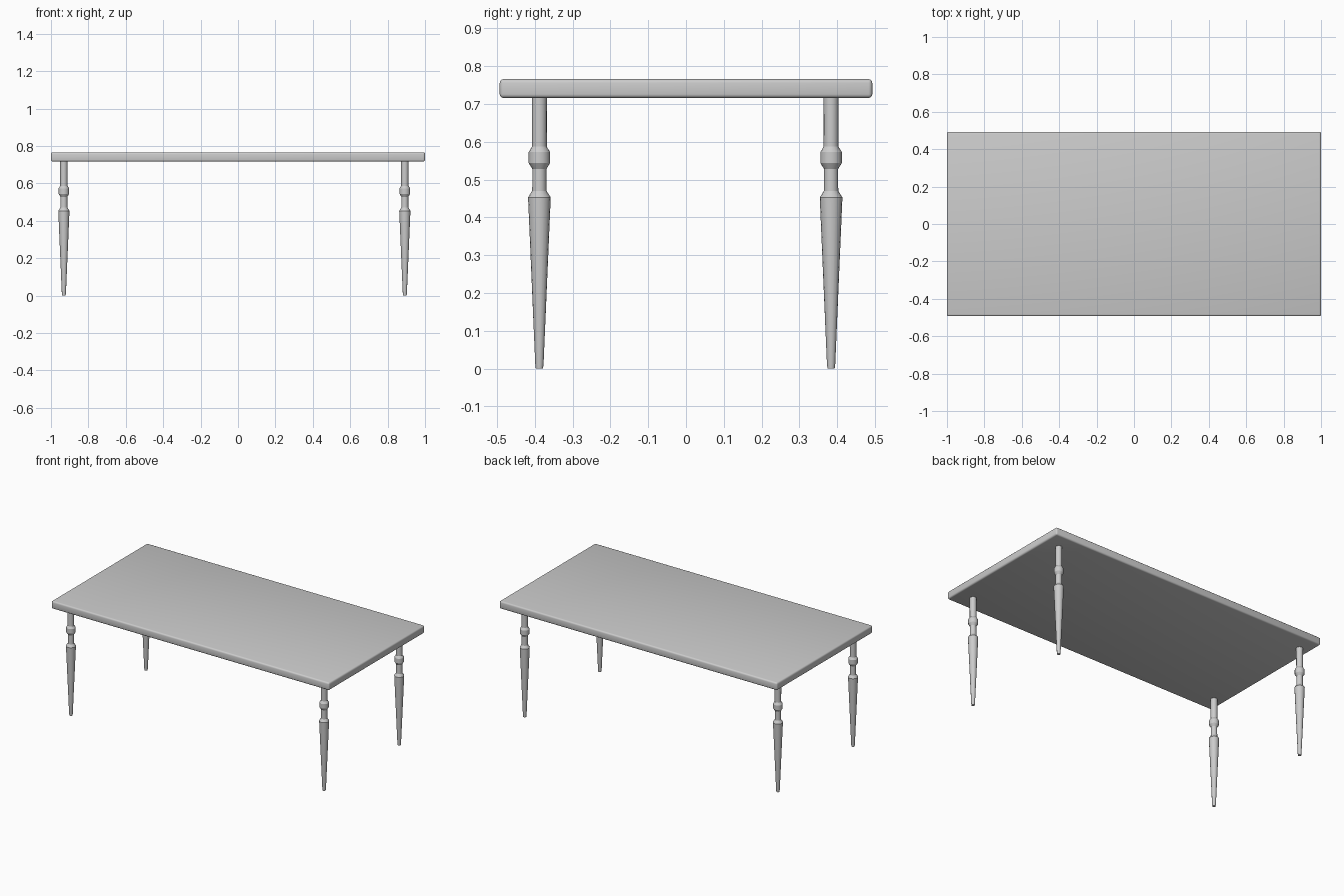
import bpy, bmesh
from math import radians
from mathutils import Matrix

if "Cube" in bpy.data.objects:
    bpy.data.objects.remove(bpy.data.objects["Cube"])

SIDES = 16
# Turned leg profile: (radius, height) from foot to tabletop
PROFILE = [(0.0095, 0.0), (0.011, 0.012), (0.030, 0.453), (0.019, 0.470),
           (0.0185, 0.528), (0.0285, 0.544), (0.0285, 0.573),
           (0.0195, 0.587), (0.0200, 0.720)]


def finish(name, bm, angle):
    mesh = bpy.data.meshes.new(name)
    bm.to_mesh(mesh)
    bm.free()
    obj = bpy.data.objects.new(name, mesh)
    bpy.context.collection.objects.link(obj)
    bpy.ops.object.select_all(action='DESELECT')
    obj.select_set(True)
    bpy.context.view_layer.objects.active = obj
    bpy.ops.object.shade_smooth_by_angle(angle=radians(angle))
    return obj


# Tabletop: thin slab with softly rounded edges
bm = bmesh.new()
bmesh.ops.create_cube(bm, size=1, matrix=Matrix.Diagonal((2.0, 0.986, 0.05, 1)))
bmesh.ops.bevel(bm, geom=bm.edges[:], offset=0.01, segments=3, profile=0.5, affect='EDGES')
top = finish("tabletop", bm, 35)
top.location.z = 0.741


# Legs: the profile spun around a vertical axis, capped at both ends
def make_leg(name, x, y):
    bm = bmesh.new()
    pts = [(0, 0.0)] + PROFILE + [(0, PROFILE[-1][1])]
    verts = [bm.verts.new((r, 0, z)) for r, z in pts]
    edges = [bm.edges.new(pair) for pair in zip(verts, verts[1:])]
    bmesh.ops.spin(bm, geom=verts + edges, axis=(0, 0, 1), cent=(0, 0, 0),
                   angle=radians(360), steps=SIDES)
    bmesh.ops.remove_doubles(bm, verts=bm.verts[:], dist=0.0005)
    bmesh.ops.recalc_face_normals(bm, faces=bm.faces[:])
    finish(name, bm, 28).location = (x, y, 0)


for side, x in (("left", -0.931), ("right", 0.892)):
    for end, y in (("front", -0.388), ("back", 0.384)):
        make_leg(f"{end}_{side}_leg", x, y)
